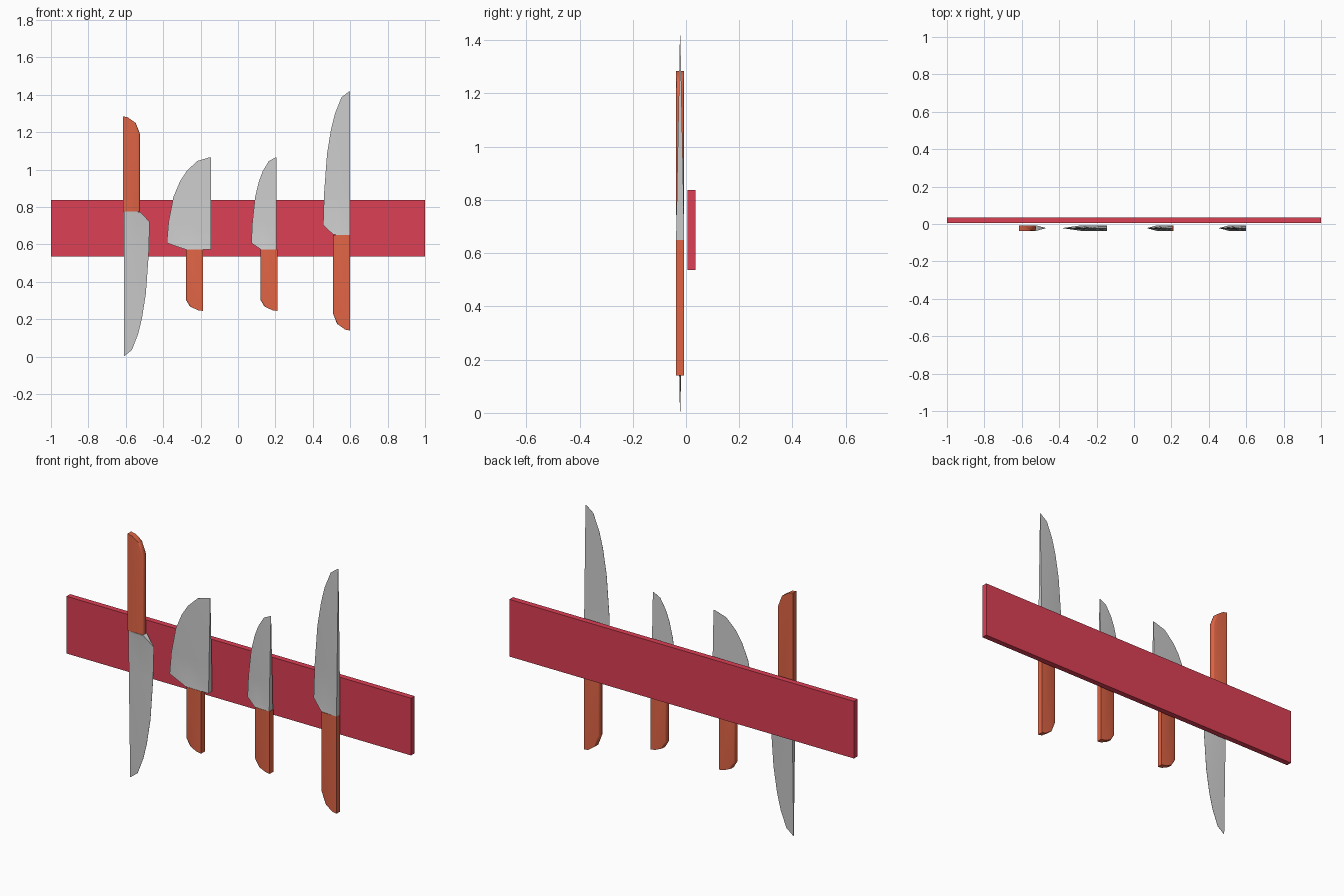
import bpy, bmesh, math

if "Cube" in bpy.data.objects:
    bpy.data.objects.remove(bpy.data.objects["Cube"])

Y = -0.022      # centre plane of the knives
HALF = 0.015    # half thickness


def material(name, rgb):
    m = bpy.data.materials.new(name)
    m.diffuse_color = (*rgb, 1)
    m.use_nodes = True
    m.node_tree.nodes["Principled BSDF"].inputs["Base Color"].default_value = m.diffuse_color
    return m


RED = material("red", (0.72, 0.05, 0.09))
ORANGE = material("orange", (0.75, 0.13, 0.06))


def finish(bm, name, mat=None, angle=None):
    bmesh.ops.recalc_face_normals(bm, faces=bm.faces[:])
    me = bpy.data.meshes.new(name)
    bm.to_mesh(me)
    bm.free()
    ob = bpy.data.objects.new(name, me)
    bpy.context.collection.objects.link(ob)
    if mat:
        me.materials.append(mat)
    if angle:
        bpy.ops.object.select_all(action='DESELECT')
        ob.select_set(True)
        bpy.context.view_layer.objects.active = ob
        bpy.ops.object.shade_smooth_by_angle(angle=math.radians(angle))
    return ob


# Cutting edge, from heel to tip: (fraction of width, fraction of length)
EDGE = [(1, .072), (.96, .30), (.85, .57), (.70, .74), (.55, .85), (.31, .96), (.03, 1)]
COLS = [(0, 1.0), (.5, .72), (1, .04)]   # across the blade: position, thickness


def make_blade(name, width, length, bolster):
    bm = bmesh.new()
    # bolster row at the handle has full thickness
    rows = [[(bolster * u, 0.003 * u, HALF) for u, _ in COLS]]
    for i, (e, v) in enumerate(EDGE):
        spine_v = .035 if i == 0 else v
        t = HALF * (1 - v) + 0.0008
        rows.append([(e * u, spine_v + (v - spine_v) * u, max(t * k, 0.0005))
                     for u, k in COLS])
    rings = []
    for row in rows:
        front = [bm.verts.new((-u * width, -t, v * length)) for u, v, t in row]
        back = [bm.verts.new((-u * width, t, v * length)) for u, v, t in row]
        rings.append(front + back[::-1])
    n = len(rings[0])
    for a, b in zip(rings, rings[1:]):
        for i in range(n):
            j = (i + 1) % n
            bm.faces.new((a[i], a[j], b[j], b[i]))
    bm.faces.new(rings[0])
    bm.faces.new(rings[-1])
    return finish(bm, name, None, 50)


def make_handle(name, width, length):
    bm = bmesh.new()
    # side outline with a rounded butt
    outline = [(0, 0), (0, -1), (-.28, -.99), (-.76, -.93), (-1, -.82), (-1, 0)]
    f = bm.faces.new([bm.verts.new((x * width, -HALF, z * length)) for x, z in outline])
    r = bmesh.ops.extrude_face_region(bm, geom=[f])
    bmesh.ops.translate(bm, vec=(0, 2 * HALF, 0),
                        verts=[g for g in r["geom"] if isinstance(g, bmesh.types.BMVert)])
    # soften the long edges on the grip side
    edges = [e for e in bm.edges
             if abs(e.verts[0].co.y - e.verts[1].co.y) < 1e-5
             and min(v.co.x for v in e.verts) < -.9 * width
             and max(v.co.x for v in e.verts) < -.5 * width]
    bmesh.ops.bevel(bm, geom=edges, offset=0.008, segments=2, profile=.5, affect='EDGES')
    return finish(bm, name, ORANGE, 50)


# Wall bar
bm = bmesh.new()
bmesh.ops.create_cube(bm, size=1)
for v in bm.verts:
    v.co = (v.co.x * 2, v.co.y * .03 + .021, v.co.z * .3 + .687)
finish(bm, "wall_bar", RED)

# Knives: name, spine x, handle x, joint z, blade width, blade length,
# bolster fraction, handle length, upside down
KNIVES = [
    ("carving_knife", -.61, -.615, .777, .138, .772, .62, .508, True),
    ("wide_knife", -.145, -.188, .572, .236, .494, .57, .327, False),
    ("small_knife", .207, .21, .572, .136, .494, .62, .327, False),
    ("long_knife", .598, .598, .65, .143, .768, .62, .51, False),
]
for name, sx, hx, z, w, l, b, hl, flip in KNIVES:
    for ob, x in ((make_blade(name + "_blade", w, l, b), sx),
                  (make_handle(name + "_handle", .09, hl), hx)):
        ob.location = (x, Y, z)
        if flip:
            ob.rotation_euler.y = math.pi
